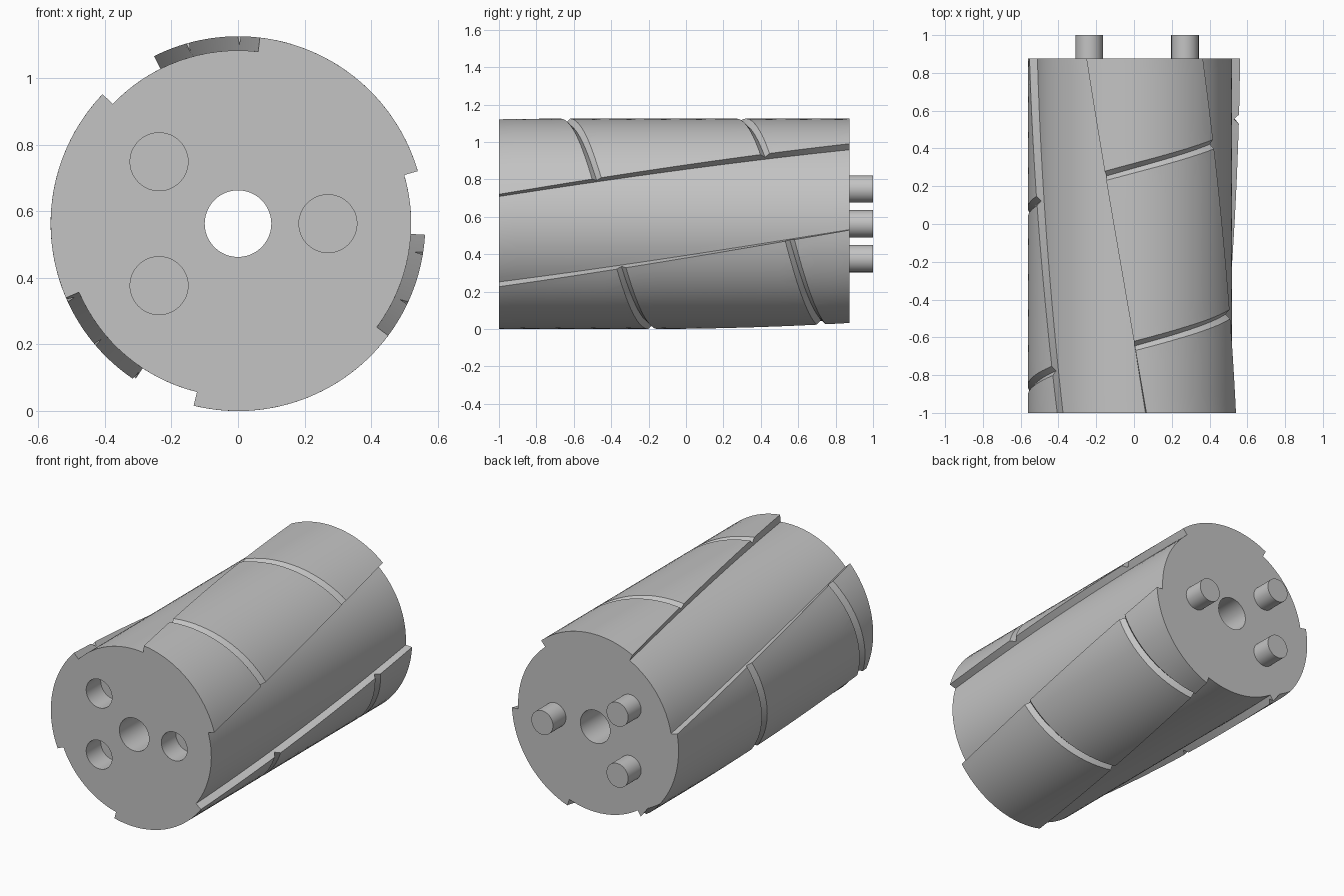
import bpy, bmesh
from math import sin, cos, radians

if "Cube" in bpy.data.objects:
    bpy.data.objects.remove(bpy.data.objects["Cube"], do_unlink=True)

AXIS_Z = 0.5625           # height of the roller axis
R_LAND, R_FLUTE = 0.5625, 0.52
FRONT, BACK = -1.0, 0.875
TWIST = 33.3              # degrees turned from front to back
PINS = [(0.27, 0.0), (-0.237, 0.186), (-0.237, -0.186)]

grey = bpy.data.materials.new("plain_grey")
grey.use_nodes = True
grey.diffuse_color = (0.55, 0.55, 0.55, 1)
grey.node_tree.nodes["Principled BSDF"].inputs["Base Color"].default_value = (0.55, 0.55, 0.55, 1)


def polar(r, deg, y):
    return (r * cos(radians(deg)), y, AXIS_Z + r * sin(radians(deg)))


def sweep(name, rings):
    """Skin a list of closed rings of points and cap both ends."""
    bm = bmesh.new()
    loops = [[bm.verts.new(p) for p in ring] for ring in rings]
    n = len(loops[0])
    for a, b in zip(loops, loops[1:]):
        for i in range(n):
            j = (i + 1) % n
            bm.faces.new((a[i], a[j], b[j], b[i]))
    bm.faces.new(loops[0])
    bm.faces.new(loops[-1])
    bmesh.ops.recalc_face_normals(bm, faces=bm.faces)
    mesh = bpy.data.meshes.new(name)
    bm.to_mesh(mesh)
    bm.free()
    mesh.materials.append(grey)
    obj = bpy.data.objects.new(name, mesh)
    bpy.context.collection.objects.link(obj)
    return obj


def rod(name, x, dz, radius, y0, y1, sides=48):
    def ring(y):
        return [(x + px, y, pz + dz) for px, _, pz in
                (polar(radius, 360 * i / sides, y) for i in range(sides))]
    return sweep(name, [ring(y0), ring(y1)])


def cut(obj, cutters):
    for c in cutters:
        c.hide_render = True
        mod = obj.modifiers.new("cut", 'BOOLEAN')
        mod.operation, mod.solver, mod.object = 'DIFFERENCE', 'EXACT', c
    graph = bpy.context.evaluated_depsgraph_get()
    mesh = bpy.data.meshes.new_from_object(obj.evaluated_get(graph))
    obj.modifiers.clear()
    obj.data = mesh
    for c in cutters:
        bpy.data.objects.remove(c, do_unlink=True)


def smooth(obj):
    bpy.ops.object.select_all(action='DESELECT')
    obj.select_set(True)
    bpy.context.view_layer.objects.active = obj
    bpy.ops.object.shade_smooth_by_angle(angle=radians(30))


# Twisted body: three raised lands with three flutes between them
profile = []
for k in range(3):
    start = 16.3 + 120 * k
    profile += [(R_LAND, start + 67 * i / 20) for i in range(21)]
    profile += [(R_FLUTE, start + 67 + 53 * i / 16) for i in range(17)]
STEPS = 20
body = sweep("roller_body", [
    [polar(r, a + TWIST * s / STEPS, FRONT + (BACK - FRONT) * s / STEPS) for r, a in profile]
    for s in range(STEPS + 1)])

# Helical V groove that notches the lands only
rings = []
for a in range(240, -521, -4):
    y = -0.645 + (89.5 - a) * 0.942 / 360
    rings.append([polar(0.537, a, y), polar(0.6, a, y - 0.063), polar(0.6, a, y + 0.063)])
cutters = [sweep("groove_cutter", rings)]

# Shaft bore and front sockets
cutters.append(rod("bore_cutter", 0, 0, 0.1, FRONT - 0.1, BACK + 0.1))
for x, dz in PINS:
    cutters.append(rod("socket_cutter", x, dz, 0.087, FRONT - 0.1, FRONT + 0.14))
cut(body, cutters)
smooth(body)

# Coupling pins on the back
for i, (x, dz) in enumerate(PINS):
    smooth(rod(f"coupling_pin_{i + 1}", x, dz, 0.073, BACK - 0.02, 1.0))
